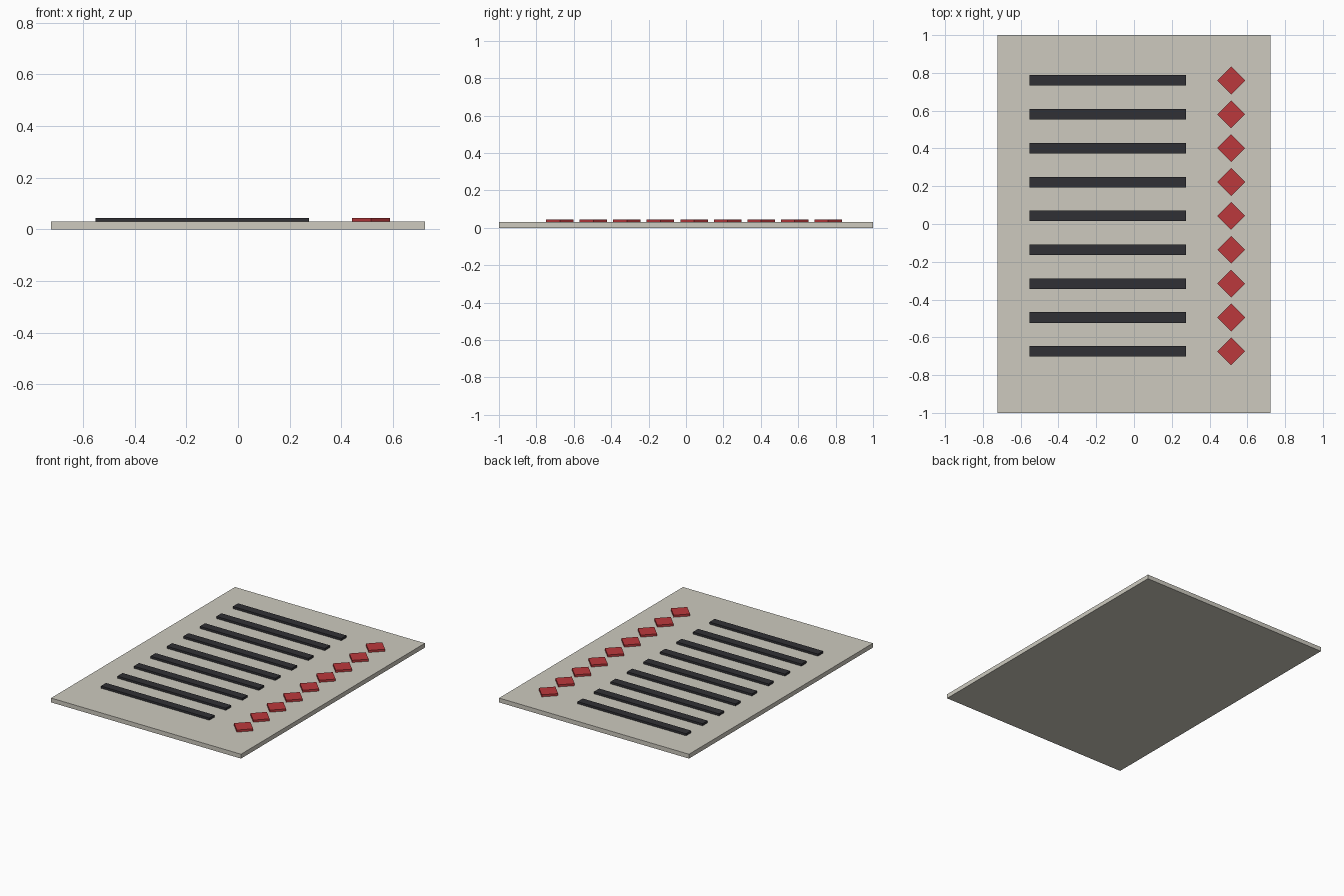
import bpy
from math import radians

if "Cube" in bpy.data.objects:
    bpy.data.objects.remove(bpy.data.objects["Cube"])


def material(name, color):
    m = bpy.data.materials.new(name)
    m.diffuse_color = (*color, 1)
    m.use_nodes = True
    m.node_tree.nodes["Principled BSDF"].inputs["Base Color"].default_value = m.diffuse_color
    return m


def box(name, center, size, mat, turn=0):
    bpy.ops.mesh.primitive_cube_add(size=1, location=center, rotation=(0, 0, radians(turn)))
    ob = bpy.context.object
    ob.name = name
    ob.scale = size
    ob.data.materials.append(mat)
    return ob


paper = material("paper", (0.61, 0.59, 0.52))
ink = material("ink", (0.03, 0.03, 0.035))
red = material("red", (0.5, 0.04, 0.045))

# Flat sheet
THICK, TOP = 0.03, 0.0445
box("sheet", (0, 0, THICK / 2), (1.446, 2, THICK), paper)

# Nine rows, each a dark line and a red diamond marker resting on the sheet
mid, height = (THICK + TOP) / 2, TOP - THICK
side = 0.147 / 2 ** 0.5
for i in range(9):
    y = 0.76 - i * 0.1793
    box(f"line_{i + 1}", (-0.139, y, mid), (0.826, 0.056, height), ink)
    box(f"marker_{i + 1}", (0.5145, y, mid), (side, side, height), red, 45)
